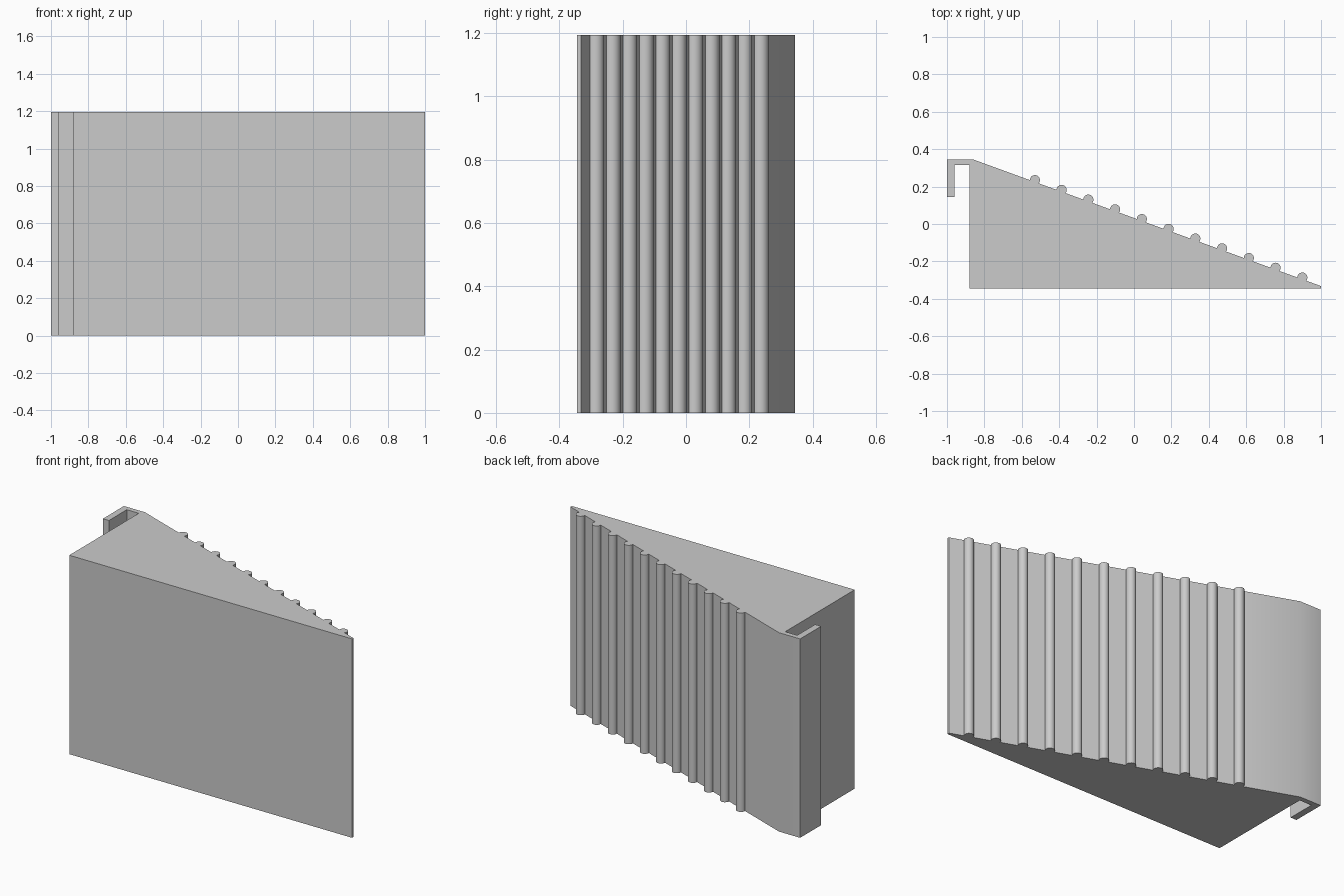
import bpy, bmesh, math
from mathutils import Vector

if "Cube" in bpy.data.objects:
    bpy.data.objects.remove(bpy.data.objects["Cube"])

HEIGHT = 1.195
RIBS = 11
RIB_RADIUS = 0.027
RIB_LIFT = 0.009      # rib centres sit just proud of the slope
ARC_STEPS = 14

grey = bpy.data.materials.new("light_grey")
grey.use_nodes = True
colour = (0.6, 0.6, 0.6, 1)
grey.diffuse_color = colour
grey.node_tree.nodes["Principled BSDF"].inputs["Base Color"].default_value = colour

# Sloped face, interrupted by evenly spaced round ribs
crest, toe = Vector((-0.86, 0.345)), Vector((1, -0.332))
along = (toe - crest).normalized()
normal = Vector((-along.y, along.x))


def rib_arc(x):
    """Points of one rib's outline, walking down the slope."""
    centre = crest + along * ((x - crest.x) / along.x) + normal * RIB_LIFT
    reach = math.pi / 2 + math.asin(RIB_LIFT / RIB_RADIUS)
    for i in range(ARC_STEPS + 1):
        a = -reach + 2 * reach * i / ARC_STEPS
        yield centre + RIB_RADIUS * (along * math.sin(a) + normal * math.cos(a))


profile = [crest]
for i in range(RIBS):
    profile.extend(rib_arc(-0.533 + 0.143 * i))
# Toe, flat front, side wall and the hooked lip
profile += [toe, (1, -0.345), (-0.88, -0.345), (-0.88, 0.315),
            (-0.96, 0.315), (-0.96, 0.145), (-1, 0.145), (-1, 0.345)]

# Extrude the outline upward
bm = bmesh.new()
base = bm.faces.new([bm.verts.new((p[0], p[1], 0)) for p in profile])
top = bmesh.ops.extrude_face_region(bm, geom=[base], use_keep_orig=True)
bmesh.ops.translate(bm, vec=(0, 0, HEIGHT),
                    verts=[v for v in top["geom"] if isinstance(v, bmesh.types.BMVert)])
bmesh.ops.recalc_face_normals(bm, faces=bm.faces)
mesh = bpy.data.meshes.new("ribbed_wedge")
bm.to_mesh(mesh)
bm.free()
mesh.materials.append(grey)

wedge = bpy.data.objects.new("ribbed_wedge", mesh)
bpy.context.collection.objects.link(wedge)
bpy.ops.object.select_all(action="DESELECT")
wedge.select_set(True)
bpy.context.view_layer.objects.active = wedge
bpy.ops.object.shade_smooth_by_angle(angle=math.radians(30))
